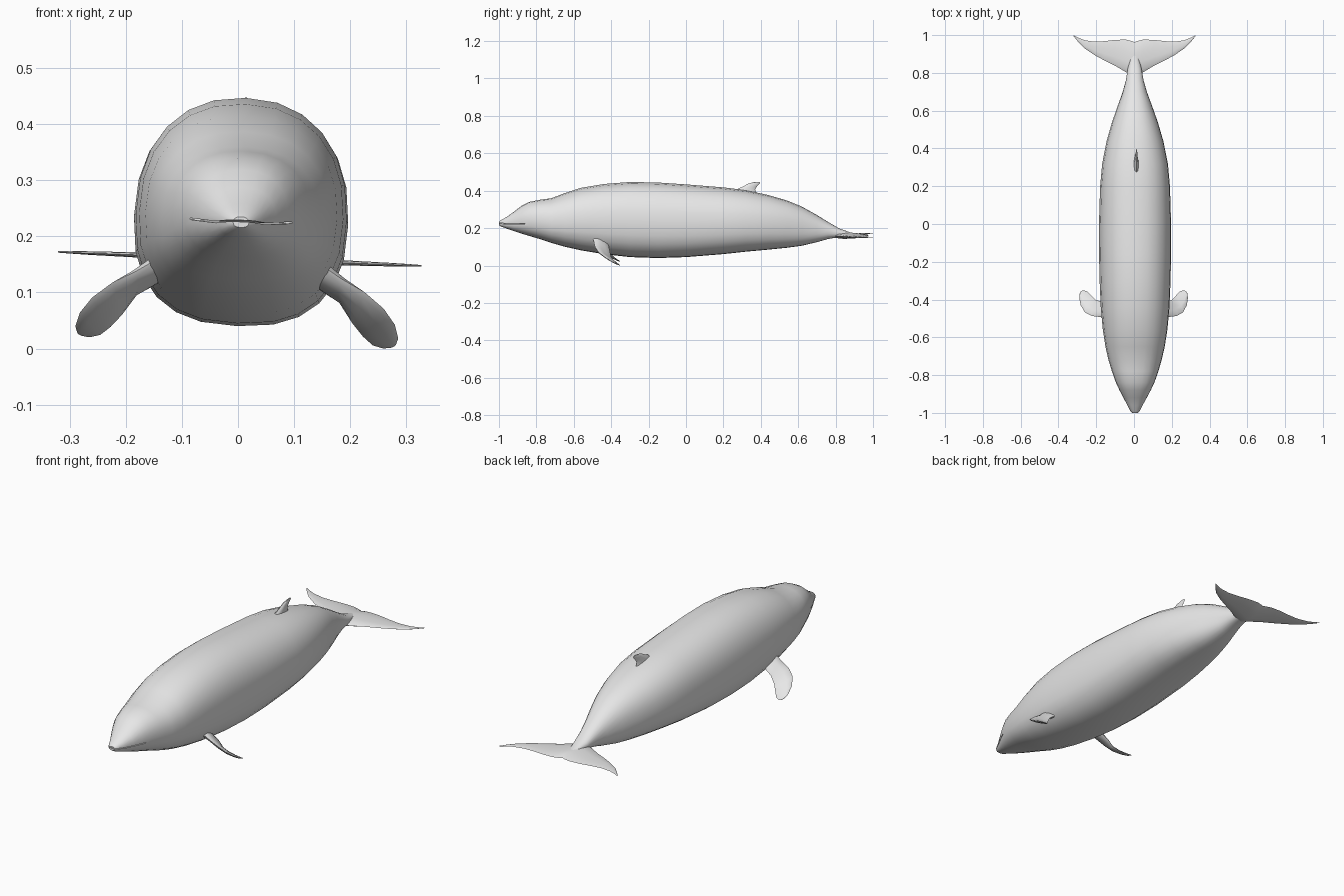
import bpy, bmesh, math
from mathutils import Vector, Matrix

if "Cube" in bpy.data.objects:
    bpy.data.objects.remove(bpy.data.objects["Cube"])

grey = bpy.data.materials.new("whale_grey")
grey.diffuse_color = (0.8, 0.8, 0.8, 1)
grey.use_nodes = True
grey.node_tree.nodes["Principled BSDF"].inputs["Base Color"].default_value = grey.diffuse_color


def loft(name, rings):
    """Skin a list of equal-length closed rings and cap both ends."""
    bm = bmesh.new()
    rows = [[bm.verts.new(p) for p in ring] for ring in rings]
    n = len(rows[0])
    for a, b in zip(rows, rows[1:]):
        for i in range(n):
            bm.faces.new((a[i], a[(i + 1) % n], b[(i + 1) % n], b[i]))
    bm.faces.new(rows[0])
    bm.faces.new(rows[-1][::-1])
    bmesh.ops.recalc_face_normals(bm, faces=bm.faces)
    mesh = bpy.data.meshes.new(name)
    bm.to_mesh(mesh)
    bm.free()
    mesh.materials.append(grey)
    ob = bpy.data.objects.new(name, mesh)
    bpy.context.collection.objects.link(ob)
    return ob


def foil(lead, trail, thick, across, n=10):
    """Rounded blade section from leading to trailing edge."""
    lead, trail, across = Vector(lead), Vector(trail), Vector(across).normalized()
    ring = []
    for i in range(n):
        a = 2 * math.pi * i / n
        t = 0.5 - 0.5 * math.cos(a)
        ring.append(lead.lerp(trail, t) + across * (math.sin(a) * thick / 2 * (1.15 - 0.5 * t)))
    return ring


def body_ring(y, half, top, low, n=24):
    """Rounded section, a little fuller below than above."""
    zc = low + (top - low) * 0.47
    ring = []
    for i in range(n):
        a = 2 * math.pi * i / n
        c, s = math.cos(a), math.sin(a)
        e = 2 / (2.25 if s > 0 else 2.5)
        h = top - zc if s > 0 else zc - low
        ring.append((math.copysign(abs(c) ** e, c) * half, y,
                     zc + math.copysign(abs(s) ** e, s) * h))
    return ring


# Body: y, half width, top, bottom
stations = [
    (-1.0, 0.014, 0.232, 0.213), (-0.99, 0.025, 0.24, 0.206), (-0.96, 0.04, 0.256, 0.195),
    (-0.92, 0.062, 0.285, 0.181), (-0.88, 0.083, 0.316, 0.168), (-0.84, 0.102, 0.337, 0.156),
    (-0.78, 0.123, 0.349, 0.138), (-0.72, 0.141, 0.357, 0.118), (-0.65, 0.157, 0.384, 0.098),
    (-0.56, 0.171, 0.413, 0.078), (-0.44, 0.182, 0.433, 0.058), (-0.3, 0.188, 0.444, 0.042),
    (-0.15, 0.191, 0.441, 0.037), (0.0, 0.191, 0.431, 0.042), (0.2, 0.185, 0.415, 0.058),
    (0.32, 0.174, 0.4, 0.071), (0.44, 0.15, 0.374, 0.082), (0.54, 0.121, 0.345, 0.092),
    (0.62, 0.093, 0.312, 0.103), (0.7, 0.064, 0.267, 0.122), (0.76, 0.047, 0.23, 0.139),
    (0.82, 0.037, 0.195, 0.149), (0.88, 0.022, 0.174, 0.152), (0.95, 0.006, 0.163, 0.154)]
body = loft("body", [body_ring(*s) for s in stations])

# Mouth: thin slit cut between the jaws
slit = loft("mouth_cutter", [[(x, y, z + d) for x, d in
            ((-0.2, -0.0015), (0.2, -0.0015), (0.2, 0.0015), (-0.2, 0.0015))]
            for y, z in ((-1.05, 0.228), (-0.95, 0.221), (-0.86, 0.225))])
cut = body.modifiers.new("mouth", "BOOLEAN")
cut.object = slit
cut.solver = "EXACT"
bpy.context.view_layer.objects.active = body
bpy.ops.object.modifier_apply(modifier="mouth")
bpy.data.objects.remove(slit)

# Dorsal fin: leading (y, z), trailing (y, z), thickness
fin = [((0.25, 0.385), (0.395, 0.36), 0.034), ((0.27, 0.404), (0.378, 0.384), 0.028),
       ((0.305, 0.42), (0.37, 0.402), 0.02), ((0.335, 0.436), (0.378, 0.418), 0.015),
       ((0.362, 0.443), (0.39, 0.431), 0.01), ((0.386, 0.445), (0.397, 0.44), 0.005)]
dorsal = loft("dorsal_fin", [foil((0, *l), (0, *t), w, (1, 0, 0)) for l, t, w in fin])

# Tail flukes: span, leading y, trailing y, thickness
half_fluke = [(0.012, 0.785, 0.968, 0.036), (0.045, 0.803, 0.976, 0.026),
              (0.1, 0.836, 0.975, 0.015), (0.16, 0.866, 0.968, 0.011),
              (0.21, 0.893, 0.965, 0.009), (0.265, 0.93, 0.973, 0.007),
              (0.3, 0.966, 0.987, 0.005), (0.324, 0.996, 1.0, 0.003)]
span = [(-x, l, t, w) for x, l, t, w in reversed(half_fluke)]
span += [(0, 0.78, 0.962, 0.038)] + half_fluke
flukes = loft("tail_flukes", [foil((x, l, 0.157), (x, t, 0.157), w, (0, 0, 1))
                              for x, l, t, w in span])

# Flippers: leading point, trailing point, thickness
blade = [((0.14, -0.5, 0.155), (0.14, -0.415, 0.115), 0.04),
         ((0.185, -0.492, 0.127), (0.183, -0.408, 0.085), 0.024),
         ((0.225, -0.487, 0.106), (0.205, -0.4, 0.05), 0.019),
         ((0.26, -0.468, 0.078), (0.225, -0.378, 0.027), 0.016),
         ((0.281, -0.43, 0.05), (0.243, -0.359, 0.012), 0.013),
         ((0.288, -0.39, 0.026), (0.262, -0.351, 0.007), 0.009),
         ((0.284, -0.362, 0.014), (0.275, -0.354, 0.009), 0.004)]
flippers = []
for name, s in (("right_flipper", 1), ("left_flipper", -1)):
    rings = []
    for l, t, w in blade:
        chord = Vector(t) - Vector(l)
        across = chord.cross(Vector((0.6, 0.45, -0.66)))
        rings.append([(p.x * s, p.y, p.z) for p in foil(l, t, w, across)])
    flippers.append(loft(name, rings))

# Slight roll of the whole animal, then rest it on the ground
parts = [body, dorsal, flukes, *flippers]
pivot = Matrix.Translation((0.003, 0, 0.16))
roll = pivot @ Matrix.Rotation(math.radians(2.2), 4, "Y") @ Matrix.Translation((0, 0, -0.16))
for ob in parts:
    ob.data.transform(roll)
drop = min(v.co.z for ob in parts for v in ob.data.vertices)
for ob in parts:
    ob.data.transform(Matrix.Translation((0, 0, -drop)))
    bpy.ops.object.select_all(action="DESELECT")
    ob.select_set(True)
    bpy.context.view_layer.objects.active = ob
    bpy.ops.object.shade_smooth_by_angle(angle=math.radians(40))
